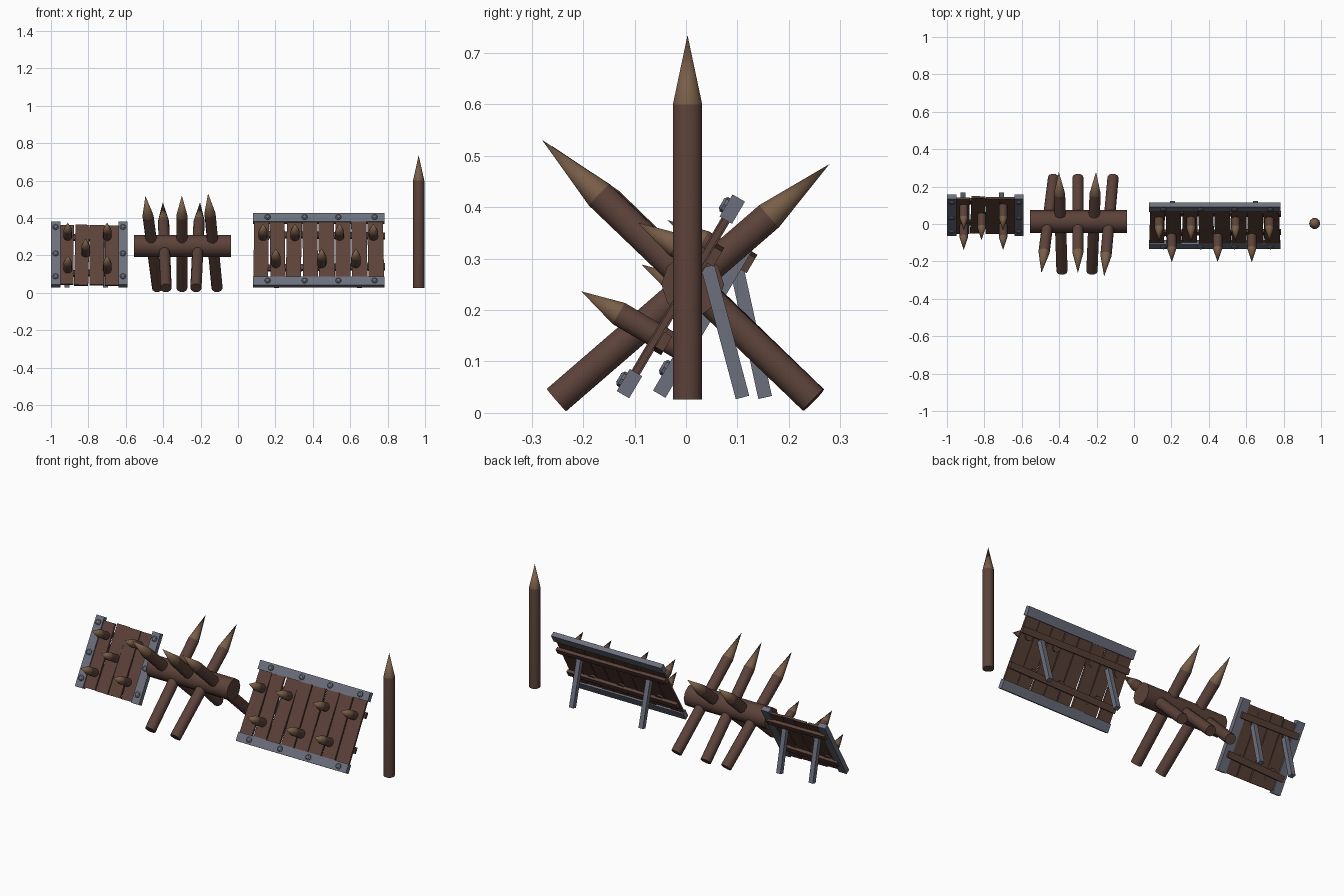
import bpy, bmesh, math, random
from mathutils import Vector, Matrix

if "Cube" in bpy.data.objects:
    bpy.data.objects.remove(bpy.data.objects["Cube"])

random.seed(4)


def mat(name, rgb):
    m = bpy.data.materials.new(name)
    m.diffuse_color = (*rgb, 1)
    m.use_nodes = True
    m.node_tree.nodes["Principled BSDF"].inputs["Base Color"].default_value = m.diffuse_color
    return m


WOOD = mat("dark_wood", (0.105, 0.054, 0.041))
TIP = mat("cut_wood", (0.19, 0.112, 0.065))
IRON = mat("grey_iron", (0.15, 0.162, 0.205))


def finish(name, bm, mats, smooth=False):
    bmesh.ops.recalc_face_normals(bm, faces=bm.faces)
    me = bpy.data.meshes.new(name)
    bm.to_mesh(me)
    bm.free()
    for m in mats:
        me.materials.append(m)
    ob = bpy.data.objects.new(name, me)
    bpy.context.collection.objects.link(ob)
    if smooth:
        bpy.context.view_layer.objects.active = ob
        ob.select_set(True)
        bpy.ops.object.shade_smooth_by_angle(angle=math.radians(40))
        ob.select_set(False)
    return ob


def box(name, size, matrix, m):
    bm = bmesh.new()
    bmesh.ops.create_cube(bm, size=1, matrix=matrix @ Matrix.Diagonal((*size, 1)))
    return finish(name, bm, [m])


def aim(a, b):
    d = Vector(b) - Vector(a)
    return Matrix.Translation(a) @ d.to_track_quat('Z', 'Y').to_matrix().to_4x4(), d.length


def lathe(name, a, b, profile, mats, n=10, tip_from=None):
    """Stack of rings (radius, height) along the line a-b; a zero radius closes to a point."""
    M, _ = aim(a, b)
    bm = bmesh.new()
    prev = None
    for r, h in profile:
        if r == 0:
            apex = bm.verts.new(M @ Vector((0, 0, h)))
            for i in range(n):
                f = bm.faces.new((prev[i], prev[(i + 1) % n], apex))
                f.material_index = len(mats) - 1
            prev = None
            break
        ring = [bm.verts.new(M @ Vector((r * math.cos(math.tau * i / n),
                                         r * math.sin(math.tau * i / n), h))) for i in range(n)]
        if prev is None:
            bm.faces.new(ring[::-1])
        else:
            for i in range(n):
                bm.faces.new((prev[i], prev[(i + 1) % n], ring[(i + 1) % n], ring[i]))
        prev = ring
    if prev:
        bm.faces.new(prev)
    return finish(name, bm, mats, smooth=n > 6)


def stake(name, foot, tip, r, cone):
    L = (Vector(tip) - Vector(foot)).length
    lathe(name, foot, tip, [(r, 0), (r, L - cone), (0, L)], [WOOD, TIP])


def rod(name, a, b, r, m, n=10):
    L = (Vector(b) - Vector(a)).length
    lathe(name, a, b, [(r, 0), (r, L)], [m], n)


# Single upright post
stake("upright_post", (0.966, 0.003, 0.026), (0.966, 0.003, 0.735), 0.03, 0.135)

# Log with crossed stakes
rod("barrier_log", (-0.555, 0.013, 0.25), (-0.037, 0.013, 0.25), 0.061, WOOD)
for tx, fx, ty, tz in ((-0.495, -0.43, -0.262, 0.518), (-0.30, -0.30, -0.262, 0.52),
                       (-0.16, -0.112, -0.28, 0.531)):
    stake("forward_stake", (fx, 0.248, 0.025), (tx, ty, tz), 0.03, 0.155)
for tx, fx in ((-0.402, -0.385), (-0.203, -0.225)):
    stake("rear_stake", (fx, -0.252, 0.025), (tx, 0.279, 0.484), 0.03, 0.155)


def panel_frame(y, z):
    """Local x = width, local y = up the slope, local z = outward to the front."""
    return Matrix.Translation((0, y, z)) @ Matrix.Rotation(math.radians(59.5), 4, 'X')


def planks(F, x0, x1, count, v0, v1):
    w = (x1 - x0) / count
    for i in range(count):
        dv0, dv1 = random.uniform(-0.006, 0.006), random.uniform(-0.006, 0.006)
        M = F @ Matrix.Translation((x0 + w * (i + 0.5), (v0 + v1 + dv0 + dv1) / 2,
                                    random.uniform(-0.004, 0.004)))
        M = M @ Matrix.Rotation(random.uniform(-0.022, 0.022), 4, 'Z')
        box("plank", (w * random.uniform(0.9, 0.97), v1 - v0 + dv1 - dv0, 0.012), M, WOOD)


def spikes(F, spots, r, cone):
    for x, v, length in spots:
        stake("panel_spike", F @ Vector((x, v, -0.012)), F @ Vector((x, v, length)), r, cone)


def bolts(F, spots):
    for x, v in spots:
        a, b = F @ Vector((x, v, 0.008)), F @ Vector((x, v, 0.023))
        lathe("bolt", a, b, [(0.016, 0), (0.016, 0.011), (0.010, 0.016)], [IRON], 8)


def legs(xs, top, bottom):
    for x in xs:
        M, L = aim((x, *top), (x, *bottom))
        box("support_leg", (0.027, 0.027, L), M @ Matrix.Translation((0, 0, L / 2)), IRON)


# Wide spiked panel: iron rails along the top and bottom
F = panel_frame(-0.110, 0.057)
planks(F, 0.08, 0.78, 8, -0.015, 0.41)
for v in (0, 0.394):
    box("long_rail", (0.705, 0.05, 0.028), F @ Matrix.Translation((0.432, v, 0)), IRON)
for v, tilt in ((0.10, 0.012), (0.30, -0.012)):
    box("cross_bar", (0.70, 0.034, 0.018), F @ Matrix.Translation((0.435, v, -0.016))
        @ Matrix.Rotation(tilt, 4, 'Z'), WOOD)
bolts(F, [(x, v) for x in (0.158, 0.356, 0.537, 0.73) for v in (0, 0.394)])
spikes(F, [(x, 0.107, 0.172) for x in (0.202, 0.447, 0.63)]
       + [(x, 0.278, 0.145) for x in (0.134, 0.305, 0.543, 0.724)], 0.025, 0.085)
legs((0.205, 0.65), (0.042, 0.285), (0.110, 0.03))

# Narrow spiked panel: iron rails on the left and right
F = panel_frame(-0.047, 0.045)
planks(F, -0.955, -0.635, 4, -0.002, 0.365)
for x in (-0.975, -0.615):
    box("side_rail", (0.05, 0.392, 0.028), F @ Matrix.Translation((x, 0.186, 0)), IRON)
for v, tilt in ((0.08, 0.03), (0.30, -0.02)):
    box("cross_bar", (0.37, 0.034, 0.018), F @ Matrix.Translation((-0.795, v, -0.018))
        @ Matrix.Rotation(tilt, 4, 'Z'), WOOD)
bolts(F, [(x, v) for x in (-0.975, -0.615) for v in (0.04, 0.182, 0.346)])
spikes(F, [(x, v, 0.158) for x in (-0.91, -0.70) for v in (0.087, 0.29)]
       + [(-0.815, 0.19, 0.158)], 0.023, 0.08)
legs((-0.915, -0.708), (0.098, 0.285), (0.154, 0.03))
